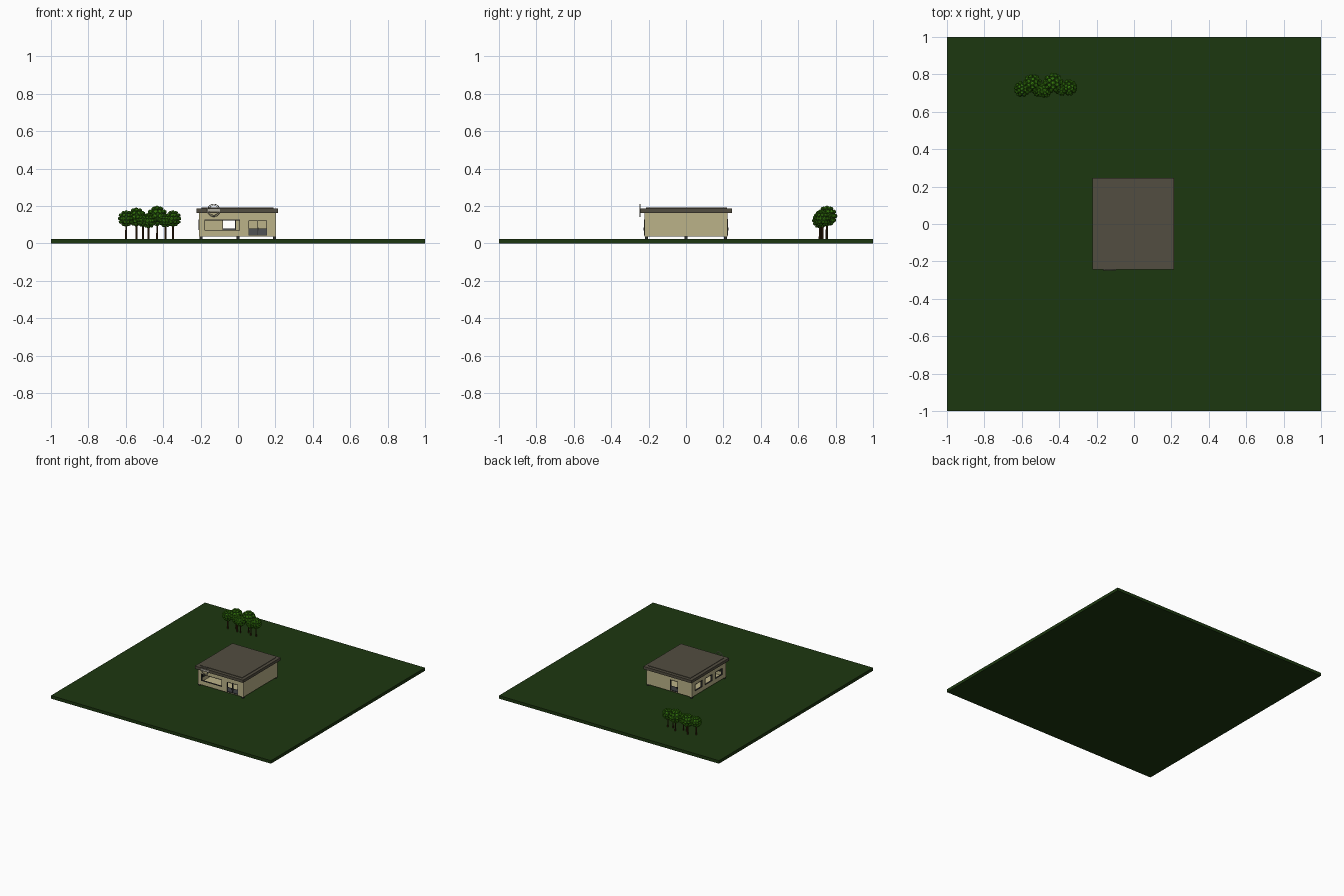
import bpy, bmesh, math, random
from mathutils import Matrix, Vector

if "Cube" in bpy.data.objects:
    bpy.data.objects.remove(bpy.data.objects["Cube"])

random.seed(4)


def material(name, r, g, b):
    m = bpy.data.materials.new(name)
    m.diffuse_color = (r, g, b, 1)
    m.use_nodes = True
    m.node_tree.nodes["Principled BSDF"].inputs["Base Color"].default_value = m.diffuse_color
    return m


GRASS = material("grass", .012, .038, .005)
WALL = material("plaster", .50, .45, .25)
ROOF = material("roofing", .085, .075, .052)
DARK = material("dark_metal", .03, .03, .03)
PANEL = material("door_grey", .08, .085, .09)
SIGN = material("sign_cream", .45, .43, .36)
BARK = material("bark", .05, .02, .004)
LEAF = material("leaf", .035, .19, .004)
LEAF_DARK = material("leaf_shade", .012, .06, .003)


def finish(name, bm, *mats):
    me = bpy.data.meshes.new(name)
    bm.to_mesh(me)
    bm.free()
    ob = bpy.data.objects.new(name, me)
    bpy.context.collection.objects.link(ob)
    for m in mats:
        me.materials.append(m)
    return ob


def add_box(bm, lo, hi):
    lo, hi = Vector(lo), Vector(hi)
    mat = Matrix.Translation((lo + hi) / 2) @ Matrix.Diagonal((*(hi - lo), 1))
    bmesh.ops.create_cube(bm, size=1, matrix=mat)


def box(name, lo, hi, mat):
    bm = bmesh.new()
    add_box(bm, lo, hi)
    return finish(name, bm, mat)


# ground slab
box("ground", (-1, -1, 0), (1, 1, .025), GRASS)

# building shell, hollow
X0, X1, Y0, Y1, Z0, Z1, T = -.209, .204, -.222, .222, .036, .166, .01
shell = box("walls", (X0, Y0, Z0), (X1, Y1, Z1), WALL)


def cut(lo, hi):
    c = box("cutter", lo, hi, WALL)
    c.hide_render = True
    mod = shell.modifiers.new("cut", 'BOOLEAN')
    mod.operation, mod.object, mod.solver = 'DIFFERENCE', c, 'EXACT'
    bpy.context.view_layer.objects.active = shell
    bpy.ops.object.modifier_apply(modifier=mod.name)
    bpy.data.objects.remove(c)


cut((X0 + T, Y0 + T, Z0 + .006), (X1 - T, Y1 - T, Z1 + .02))


def opening(name, side, u0, u1, z0, z1, door=False, mullions=()):
    """Cut an opening, then fit a thin frame (and lower door panel)."""
    plane = {"front": Y0, "back": Y1, "left": X0}[side]
    inward = -1 if side == "back" else 1

    def place(u, d, z):
        v = plane + inward * d
        return (v, u, z) if side == "left" else (u, v, z)

    def span(ua, ub, za, zb, da, db):
        a, b = place(ua, da, za), place(ub, db, zb)
        return [min(p) for p in zip(a, b)], [max(p) for p in zip(a, b)]

    cut(*span(u0, u1, z0, z1, -.01, T + .005))
    w = .003
    bm = bmesh.new()
    add_box(bm, *span(u0, u0 + w, z0, z1, -.002, T))
    add_box(bm, *span(u1 - w, u1, z0, z1, -.002, T))
    add_box(bm, *span(u0 + w, u1 - w, z1 - w, z1, -.002, T))
    add_box(bm, *span(u0 + w, u1 - w, z0, z0 + w, -.002, T))
    for m in mullions:
        add_box(bm, *span(m - w / 2, m + w / 2, z0 + w, z1 - w, -.002, T - .001))
    finish(name + "_frame", bm, DARK)
    if door:
        box(name + "_panel", *span(u0 + w, u1 - w, z0 + w, z0 + .036, .003, .007), PANEL)
        for s in ([m - .007 for m in mullions] + [m + .005 for m in mullions] or [u0 + .006]):
            box(name + "_handle", *span(s, s + .002, .068, .084, -.004, .003), DARK)


opening("front_window", "front", -.179, .012, .070, .127)
opening("front_door", "front", .056, .155, .043, .124, True, (.105,))
opening("back_door", "back", -.082, -.012, .043, .13, True)
for i, y in enumerate((.135, .005, -.13)):
    opening(f"left_window_{i + 1}", "left", y - .045, y + .045, .072, .127)

# short feet under the building
bm = bmesh.new()
for x, y in ((X0 + .01, Y0 + .01), (X0 + .01, Y1 - .01), (X1 - .01, Y0 + .01),
             (X1 - .01, Y1 - .01), (0, 0)):
    add_box(bm, (x - .008, y - .008, .025), (x + .008, y + .008, Z0 + .001))
finish("feet", bm, DARK)

# overhanging flat roof with low cap
box("roof_slab", (-.222, -.242, .164), (.215, .246, .187), ROOF)
box("roof_cap", (-.195, -.215, .186), (.19, .22, .191), ROOF)

# round open sign on the roof edge, left blank
for name, rad, thick in (("sign_ring", .033, .002), ("sign_inner_ring", .026, .0012)):
    bpy.ops.mesh.primitive_torus_add(major_radius=rad, minor_radius=thick, major_segments=32,
                                     minor_segments=8, location=(-.13, -.246, .177),
                                     rotation=(math.pi / 2, 0, 0))
    ring = bpy.context.object
    ring.name = name
    ring.data.materials.append(SIGN)
    bpy.ops.object.shade_smooth()
box("sign_bar", (-.162, -.248, .171), (-.098, -.244, .183), SIGN)


def tree(i, x, y, r, zc):
    # trunk
    bm = bmesh.new()
    bmesh.ops.create_cone(bm, cap_ends=True, segments=8, radius1=.0055, radius2=.004,
                          depth=zc - .02, matrix=Matrix.Translation((x, y, (zc + .02) / 2)))
    finish(f"trunk_{i}", bm, BARK)
    # crown: dark core with rings of leaf clumps
    bm = bmesh.new()
    centre = Vector((x, y, zc))
    bmesh.ops.create_icosphere(bm, subdivisions=2, radius=r * .8,
                               matrix=Matrix.Translation(centre))
    for f in bm.faces:
        f.material_index = 1
    for k, n in enumerate((1, 6, 10, 12, 10, 6, 1)):
        phi = math.pi * k / 6
        for j in range(n):
            a = math.tau * (j + .5 * (k % 2)) / n + random.uniform(-.12, .12)
            d = Vector((math.sin(phi) * math.cos(a), math.sin(phi) * math.sin(a), math.cos(phi)))
            rot = d.to_track_quat('Z', 'Y').to_matrix().to_4x4()
            bmesh.ops.create_icosphere(
                bm, subdivisions=1, radius=r * .23,
                matrix=Matrix.Translation(centre + d * r * .84) @ rot @ Matrix.Diagonal((1, 1, .7, 1)))
    finish(f"crown_{i}", bm, LEAF, LEAF_DARK)


# row of trees behind the building
for i, t in enumerate(((-.598, .722, .045, .133), (-.543, .752, .052, .141),
                       (-.508, .715, .038, .125), (-.478, .715, .042, .122),
                       (-.432, .754, .056, .147), (-.388, .722, .038, .122),
                       (-.347, .730, .045, .133))):
    tree(i + 1, *t)
